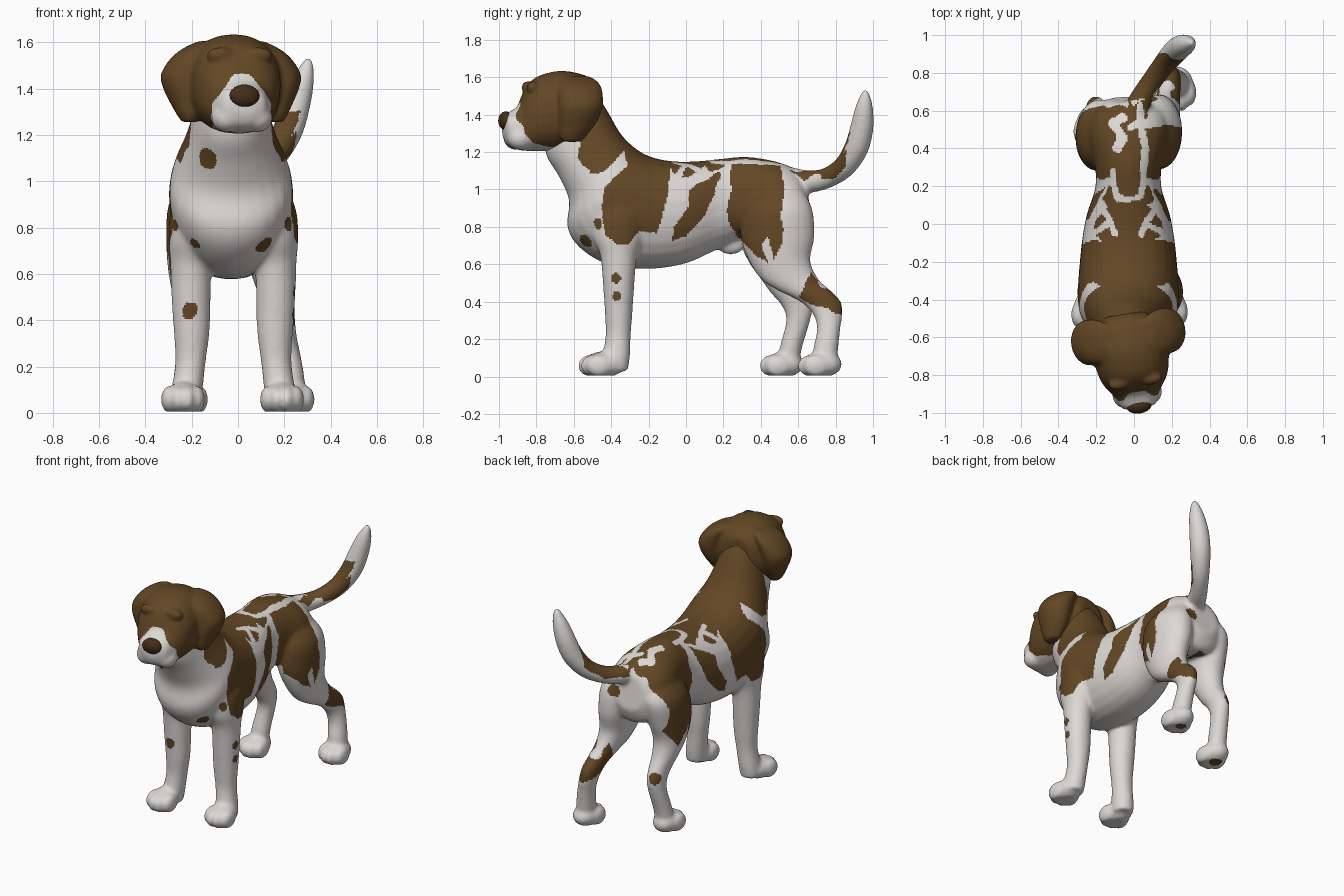
import bpy, bmesh, math
from mathutils import Vector, Matrix, noise

CX = -0.03          # the body's middle plane sits slightly left of centre because of the tail


def material(name, rgb):
    m = bpy.data.materials.new(name)
    m.diffuse_color = (*rgb, 1)
    return m


WHITE = material("white coat", (0.72, 0.69, 0.67))
BROWN = material("brown coat", (0.125, 0.063, 0.018))
DARK = material("dark nose", (0.06, 0.028, 0.009))


def loft(bm, secs, n=24, steps=4, power=1.0):
    """Skin elliptical sections (centre, half axis u, half axis v) with a smooth curve."""
    flat = [[*c, *u, *v] for c, u, v in secs]
    rows = []
    for i in range(len(flat) - 1):
        a, b, c, d = (flat[max(0, min(len(flat) - 1, i + k))] for k in (-1, 0, 1, 2))
        for s in range(steps):
            t = s / steps
            rows.append([q + 0.5 * t * (r - p + t * (2*p - 5*q + 4*r - w + t * (3*(q - r) + w - p)))
                         for p, q, r, w in zip(a, b, c, d)])
    rows.append(flat[-1])
    rings = []
    for r in rows:
        c, u, v = Vector(r[:3]), Vector(r[3:6]), Vector(r[6:])
        ring = []
        for k in range(n):
            a = 2 * math.pi * k / n
            co, si = (math.copysign(abs(f) ** power, f) for f in (math.cos(a), math.sin(a)))
            ring.append(bm.verts.new(c + u * co + v * si))
        rings.append(ring)
    faces = [bm.faces.new((p[k], p[(k+1) % n], q[(k+1) % n], q[k]))
             for p, q in zip(rings, rings[1:]) for k in range(n)]
    faces += [bm.faces.new(rings[0]), bm.faces.new(rings[-1])]
    bmesh.ops.recalc_face_normals(bm, faces=faces)


def blob(bm, c, r):
    bmesh.ops.create_icosphere(bm, subdivisions=3, radius=1,
                               matrix=Matrix.Translation(c) @ Matrix.Diagonal((*r, 1)))


def limb(bm, rows, power=1.0):
    """Rows: height, front y, back y, centre x, half width."""
    loft(bm, [((x, (a + b) / 2, z), (w, 0, 0), (0, (b - a) / 2, 0)) for z, a, b, x, w in rows], power=power)


def paw(bm, x, y):
    """Paw with four toes; y is the tip of the toes."""
    blob(bm, (x, y + 0.135, 0.065), (0.082, 0.105, 0.07))
    for dx, dy in ((-0.062, 0.03), (-0.022, 0), (0.022, 0), (0.062, 0.03)):
        blob(bm, (x + dx, y + 0.07 + dy, 0.058), (0.034, 0.07, 0.06))


def fuse(name, bm, mats, smooth):
    """Fuse overlapping shapes into one smooth skin."""
    me = bpy.data.meshes.new(name)
    bm.to_mesh(me)
    bm.free()
    ob = bpy.data.objects.new(name, me)
    bpy.context.collection.objects.link(ob)
    rm = ob.modifiers.new("fuse", 'REMESH')
    rm.mode, rm.voxel_size = 'VOXEL', 0.01
    sm = ob.modifiers.new("soften", 'SMOOTH')
    sm.factor, sm.iterations = 0.5, smooth
    dg = bpy.context.evaluated_depsgraph_get()
    new = bpy.data.meshes.new_from_object(ob.evaluated_get(dg))
    ob.modifiers.clear()
    ob.data = new
    new.name = name
    new.materials.clear()
    for m in mats:
        new.materials.append(m)
    for v in new.vertices:
        v.co.z = max(v.co.z, 0.005)
    for p in new.polygons:
        p.use_smooth = True
    return ob


def inside(poly, y, z):
    hit = False
    for (a, b), (c, d) in zip(poly, poly[1:] + poly[:1]):
        if (b > z) != (d > z) and y < (c - a) * (z - b) / (d - b) + a:
            hit = not hit
    return hit


def near_line(line, x, y, w):
    p = Vector((x, y))
    for a, b in zip(line, line[1:]):
        a, d = Vector(a), Vector(b) - Vector(a)
        t = max(0, min(1, (p - a).dot(d) / d.length_squared))
        if (p - a - d * t).length < w:
            return True
    return False


# ---- body: neck and torso, rings from top (y, z) to bottom (y, z) and half width
bm = bmesh.new()
torso = [(-.52, 1.57, -.76, 1.34, .14), (-.425, 1.43, -.75, 1.19, .16), (-.35, 1.30, -.68, 1.07, .195),
         (-.27, 1.22, -.625, .94, .24), (-.20, 1.18, -.635, .80, .265), (-.13, 1.16, -.57, .69, .268),
         (-.05, 1.15, -.42, .60, .26), (.03, 1.15, -.20, .575, .245), (.10, 1.155, 0, .605, .22),
         (.22, 1.168, .17, .68, .175), (.33, 1.175, .32, .74, .18), (.48, 1.15, .48, .72, .215),
         (.58, 1.11, .62, .72, .19), (.64, 1.05, .675, .82, .11)]
loft(bm, [((CX, (a + c) / 2, (b + d) / 2), (w, 0, 0), (0, (a - c) / 2, (b - d) / 2))
          for a, b, c, d, w in torso], power=0.94)
blob(bm, (CX, .24, .71), (.04, .08, .06))

# front legs
front = [(1.0, -.42, -.20, .10, .08), (.88, -.50, -.20, .13, .12), (.75, -.50, -.22, .15, .11),
         (.65, -.46, -.26, .163, .09), (.50, -.445, -.275, .163, .085), (.35, -.435, -.285, .16, .078),
         (.22, -.43, -.295, .165, .066), (.10, -.45, -.30, .18, .068), (.03, -.45, -.31, .185, .065)]
limb(bm, front)
limb(bm, [(z, a, b, -.04 - x, w) for z, a, b, x, w in front])
paw(bm, .19, -.565)
paw(bm, -.237, -.58)

# hind legs, the left one a step ahead
limb(bm, [(1.0, .36, .62, .09, .08), (.90, .30, .675, .12, .125), (.75, .29, .688, .135, .12),
          (.62, .335, .665, .15, .10), (.52, .40, .71, .165, .08), (.46, .49, .775, .18, .065),
          (.40, .61, .83, .19, .057), (.33, .68, .837, .20, .054), (.25, .70, .825, .215, .056),
          (.15, .68, .815, .228, .06), (.03, .68, .80, .235, .06)])
limb(bm, [(1.0, .36, .60, -.15, .08), (.90, .30, .66, -.18, .12), (.75, .28, .63, -.195, .115),
          (.62, .33, .59, -.205, .098), (.52, .40, .61, -.205, .08), (.45, .45, .65, -.20, .065),
          (.38, .51, .678, -.20, .057), (.30, .535, .665, -.205, .055), (.15, .50, .62, -.22, .06),
          (.03, .49, .60, -.225, .06)])
paw(bm, .235, .595)
paw(bm, -.225, .39)

# tail
tail = [(0, .56, 1.05, .07), (.03, .65, 1.042, .062), (.09, .75, 1.06, .056), (.16, .845, 1.12, .06),
        (.215, .91, 1.22, .066), (.25, .94, 1.33, .063), (.28, .952, 1.43, .05), (.30, .958, 1.50, .03),
        (.305, .96, 1.535, .012)]
pts = [Vector(p[:3]) for p in tail]
secs = []
for i, p in enumerate(pts):
    t = (pts[min(i + 1, len(pts) - 1)] - pts[max(i - 1, 0)]).normalized()
    v = t.cross(Vector((1, -.5, 0))).normalized()
    secs.append((p, v.cross(t) * tail[i][3], v * tail[i][3]))
loft(bm, secs)
body = fuse("body", bm, [WHITE, BROWN], 20)

# coat patches seen from the side (y, z)
saddle = [(-.62, 1.6), (-.57, 1.27), (-.575, 1.16), (-.51, 1.08), (-.43, 1.10), (-.33, 1.21), (-.31, 1.13),
          (-.43, 1.02), (-.45, .92), (-.43, .76), (-.38, .71), (-.30, .71), (-.25, .78), (-.16, .76),
          (-.11, .90), (-.09, 1.05), (-.10, 1.25), (-.3, 1.6)]
flank = [(.19, 1.10), (.10, 1.05), (.02, 1.0), (.02, .92), (-.06, .80), (-.08, .72), (0, .75), (.10, .86),
         (.15, .98)]
back = [(-.10, 1.12), (-.03, 1.06), (.02, 1.07), (.09, 1.12), (.13, 1.09), (.2, 1.12), (.27, 1.13),
        (.28, 1.25), (-.11, 1.25)]
thigh = [(.23, 1.12), (.28, 1.2), (.48, 1.2), (.51, 1.12), (.52, 1.0), (.515, .82), (.52, .72), (.46, .62),
         (.44, .75), (.40, .70), (.43, .60), (.36, .66), (.26, .77), (.22, .88), (.24, 1.0)]
hock = [(.66, .55), (.72, .48), (.85, .42), (.84, .33), (.74, .36), (.60, .42), (.63, .48)]
left_rump = [(.45, 1.2), (.62, 1.13), (.63, 1.0), (.58, .85), (.60, .70), (.5, .58), (.4, .7)]
tail_base = [(.53, 1.14), (.60, 1.13), (.68, 1.08), (.63, 1.04), (.60, 1.06)]
tail_mid = [(.72, 1.05), (.73, 1.14), (.80, 1.15), (.86, 1.22), (.85, 1.12), (.80, 1.06)]
# white squiggles on the back (distance from the spine, y)
squiggles = [[(0, .13), (.06, .14), (.08, .22), (.15, .22)], [(.08, .20), (.08, .28)],
             [(.07, -.05), (.10, .02), (.15, .09)], [(.10, 0), (.18, -.04)]]
left_squiggle = [(-.06, .57), (-.11, .53), (-.06, .46), (-.09, .40)]
right_squiggle = [(.03, .62), (.04, .50), (.06, .40), (.05, .28)]
# small spots on chest, legs and hind pads (x, y, z, radius)
spots = [(-.13, -.66, 1.10, .05), (-.28, -.46, .81, .03), (-.195, -.54, .725, .03), (.115, -.54, .72, .04),
         (-.21, -.44, .44, .035), (.22, -.47, .82, .03), (.24, -.38, .52, .028), (.24, -.37, .43, .025),
         (.18, -.50, .90, .025), (-.23, .66, .40, .04), (.08, .66, .92, .045), (-.25, .36, .58, .03),
         (.235, .74, 0, .035), (-.225, .53, 0, .04)]


def body_brown(c, n):
    c = c + Vector((0, 1, 1)) * 0.015 * noise.noise(c * 14)
    x, y, z = c.x - CX, c.y, c.z
    if y > .66 and z > .97:
        return inside(tail_mid, y, z) or inside(tail_base, y, z) or \
            (n.dot(Vector((-.55, -.5, .65))) > 0.25 and z < 1.3 and y < .9)
    if any((c - Vector(s[:3])).length < s[3] for s in spots):
        return True
    if z > 1.0 and y > -.1:
        if any(near_line(q, abs(x), y, .016) for q in squiggles):
            return False
        if near_line(left_squiggle, c.x, y, .025) or near_line(right_squiggle, c.x, y, .02):
            return False
    if x > 0 and (inside(hock, y, z) or inside(tail_base, y, z)):
        return True
    if z < .85 and n.x * x < 0:           # inner sides of the legs stay white
        return False
    return any(inside(p, y, z) for p in (saddle, flank, back, thigh)) or \
        (x < 0 and inside(left_rump, y, z))


for p in body.data.polygons:
    p.material_index = int(body_brown(p.center, p.normal))

# ---- head: skull and muzzle sections (y, top, bottom, half width)
bm = bmesh.new()
skull = [(-.475, 1.55, 1.34, .10), (-.51, 1.595, 1.27, .15), (-.57, 1.62, 1.23, .185), (-.67, 1.635, 1.21, .20),
         (-.77, 1.615, 1.205, .19), (-.83, 1.58, 1.205, .17), (-.87, 1.52, 1.207, .145),
         (-.90, 1.45, 1.212, .122), (-.94, 1.42, 1.225, .108), (-.968, 1.405, 1.25, .09), (-.982, 1.37, 1.29, .05)]
loft(bm, [((0, y, (a + b) / 2), (w, 0, 0), (0, 0, (a - b) / 2)) for y, a, b, w in skull], power=0.88)
# ears hanging close to the cheeks: height, front y, back y, inner x, outer x
ear = [(1.605, -.66, -.53, .06, .14), (1.575, -.70, -.49, .08, .205), (1.53, -.715, -.475, .10, .262),
       (1.46, -.715, -.475, .12, .305), (1.40, -.715, -.49, .13, .295), (1.34, -.71, -.52, .135, .268),
       (1.29, -.705, -.56, .14, .243), (1.255, -.69, -.59, .155, .22)]
for side in (-1, 1):
    blob(bm, (side * .085, -.838, 1.545), (.06, .03, .035))      # brow
    blob(bm, (side * .065, -.90, 1.275), (.068, .07, .065))      # lip
    limb(bm, [(z, a, b, side * (i + o) / 2, (o - i) / 2) for z, a, b, i, o in ear])
head = fuse("head_and_ears", bm, [WHITE, BROWN], 10)
muzzle = [(-1.1, 1.47), (-.87, 1.465), (-.90, 1.38), (-.885, 1.30), (-.84, 1.25), (-.74, 1.225), (-.55, 1.24),
          (-.55, 1.1), (-1.1, 1.1)]
for p in head.data.polygons:
    c = p.center
    blaze = .03 + (1.47 - c.z) * .75
    p.material_index = int(not (inside(muzzle, c.y, c.z) and abs(c.x) < blaze))

# nose
bm = bmesh.new()
blob(bm, (0, -.968, 1.368), (.066, .04, .05))
me = bpy.data.meshes.new("nose")
bm.to_mesh(me)
bm.free()
me.materials.append(DARK)
for p in me.polygons:
    p.use_smooth = True
nose = bpy.data.objects.new("nose", me)
bpy.context.collection.objects.link(nose)

# turn the head slightly to its left
turn = Matrix.Translation((CX, -.6, 0)) @ Matrix.Rotation(math.radians(9), 4, 'Z') @ Matrix.Translation((0, .6, 0))
for ob in (head, nose):
    ob.data.transform(turn)
